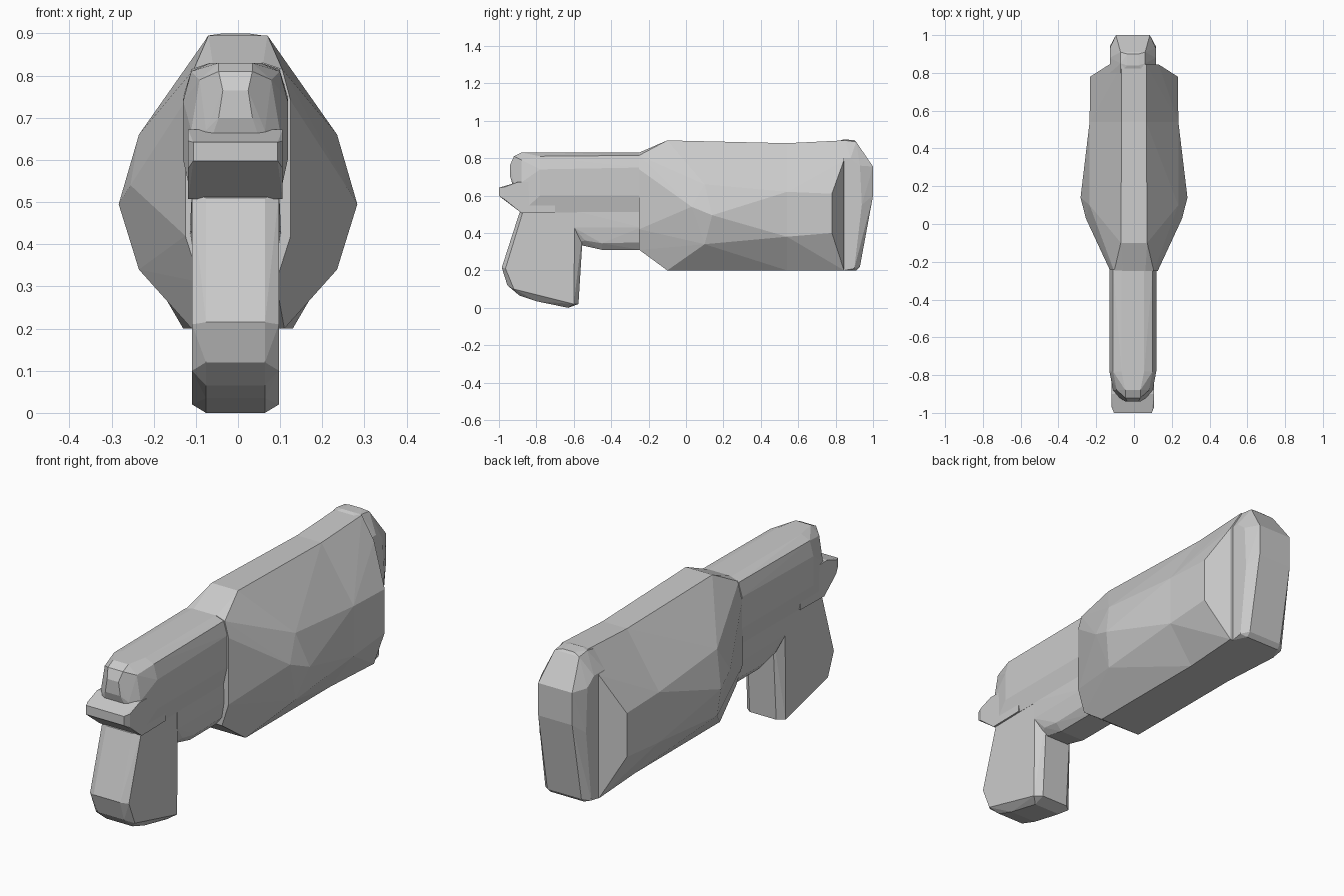
import bpy, bmesh, math


def hull(name, half_points, shift=0.0):
    """Faceted convex part from (half width, y, z) points mirrored across x."""
    bm = bmesh.new()
    for x, y, z in half_points:
        for s in (-1, 1):
            bm.verts.new((s * x + shift, y, z))
    out = bmesh.ops.convex_hull(bm, input=bm.verts[:], use_existing_faces=False)
    junk = {v for v in out["geom_interior"] + out["geom_unused"]
            if isinstance(v, bmesh.types.BMVert)}
    bmesh.ops.delete(bm, geom=list(junk), context='VERTS')
    bmesh.ops.dissolve_limit(bm, angle_limit=math.radians(1),
                             verts=bm.verts[:], edges=bm.edges[:])
    bmesh.ops.recalc_face_normals(bm, faces=bm.faces[:])
    mesh = bpy.data.meshes.new(name)
    bm.to_mesh(mesh)
    bm.free()
    obj = bpy.data.objects.new(name, mesh)
    bpy.context.collection.objects.link(obj)
    return obj


def ring(y, section):
    return [(x, y, z) for x, z in section]


def slab(profile, half_width):
    return [(half_width, y, z) for y, z in profile]


# Bulky body, split where the top line dips
waist = ring(0.54, [(0.065, 0.88), (0.235, 0.62), (0.235, 0.38), (0.11, 0.20)])
hull("body_rear",
     ring(-0.25, [(0.06, 0.83), (0.105, 0.815), (0.125, 0.74), (0.125, 0.42), (0.09, 0.31)])
     + ring(-0.10, [(0.07, 0.895), (0.11, 0.20)])
     + ring(0.03, [(0.255, 0.54)])
     + ring(0.10, [(0.235, 0.66), (0.235, 0.34)])
     + ring(0.14, [(0.283, 0.495)]) + waist)
hull("body_front", waist
     + ring(0.78, [(0.232, 0.61), (0.232, 0.40)])
     + ring(0.845, [(0.065, 0.895), (0.13, 0.79), (0.13, 0.20)]))

# Rounded nose plate
hull("nose",
     slab([(0.80, 0.80), (0.80, 0.20), (0.845, 0.20), (0.90, 0.21), (0.94, 0.55),
           (0.93, 0.76), (0.88, 0.80)], 0.122)
     + slab([(0.80, 0.885), (0.85, 0.895), (0.91, 0.887), (0.965, 0.80)], 0.065)
     + slab([(1.0, 0.755), (1.0, 0.60), (0.93, 0.22), (0.91, 0.20)], 0.09)
     + slab([(0.84, 0.90), (0.90, 0.897)], 0.03), -0.006)

# Upper slide with a rounded rear
hull("slide",
     ring(-0.24, [(0.06, 0.83), (0.105, 0.815), (0.124, 0.75), (0.124, 0.60), (0.104, 0.51)])
     + ring(-0.78, [(0.06, 0.83), (0.105, 0.81), (0.124, 0.74), (0.124, 0.60)])
     + ring(-0.88, [(0.04, 0.83), (0.085, 0.79), (0.105, 0.67), (0.104, 0.51)])
     + ring(-0.92, [(0.04, 0.81), (0.07, 0.67)])
     + ring(-0.94, [(0.03, 0.765), (0.04, 0.70)]), -0.006)

# Tang over the grip
hull("rear_tang",
     slab([(-0.70, 0.67), (-0.90, 0.672), (-0.97, 0.645), (-0.97, 0.58),
           (-0.88, 0.507), (-0.70, 0.51)], 0.112)
     + slab([(-1.0, 0.642), (-1.0, 0.598)], 0.10), -0.006)

# Lower frame ahead of the grip
hull("lower_frame",
     ring(-0.24, [(0.104, 0.52), (0.108, 0.43), (0.095, 0.35), (0.065, 0.31)])
     + ring(-0.45, [(0.065, 0.31), (0.095, 0.345)])
     + ring(-0.54, [(0.06, 0.33), (0.09, 0.36)])
     + ring(-0.60, [(0.104, 0.52), (0.104, 0.43), (0.06, 0.345)]), -0.006)

# Grip with chamfered front, back and foot
hull("grip",
     slab([(-0.87, 0.52), (-0.965, 0.21), (-0.92, 0.10), (-0.60, 0.02),
           (-0.595, 0.45), (-0.60, 0.52)], 0.103)
     + slab([(-0.89, 0.51), (-0.985, 0.215), (-0.955, 0.12), (-0.89, 0.065),
             (-0.80, 0.035), (-0.63, 0.0), (-0.575, 0.02), (-0.548, 0.45),
             (-0.56, 0.52)], 0.07), -0.006)
